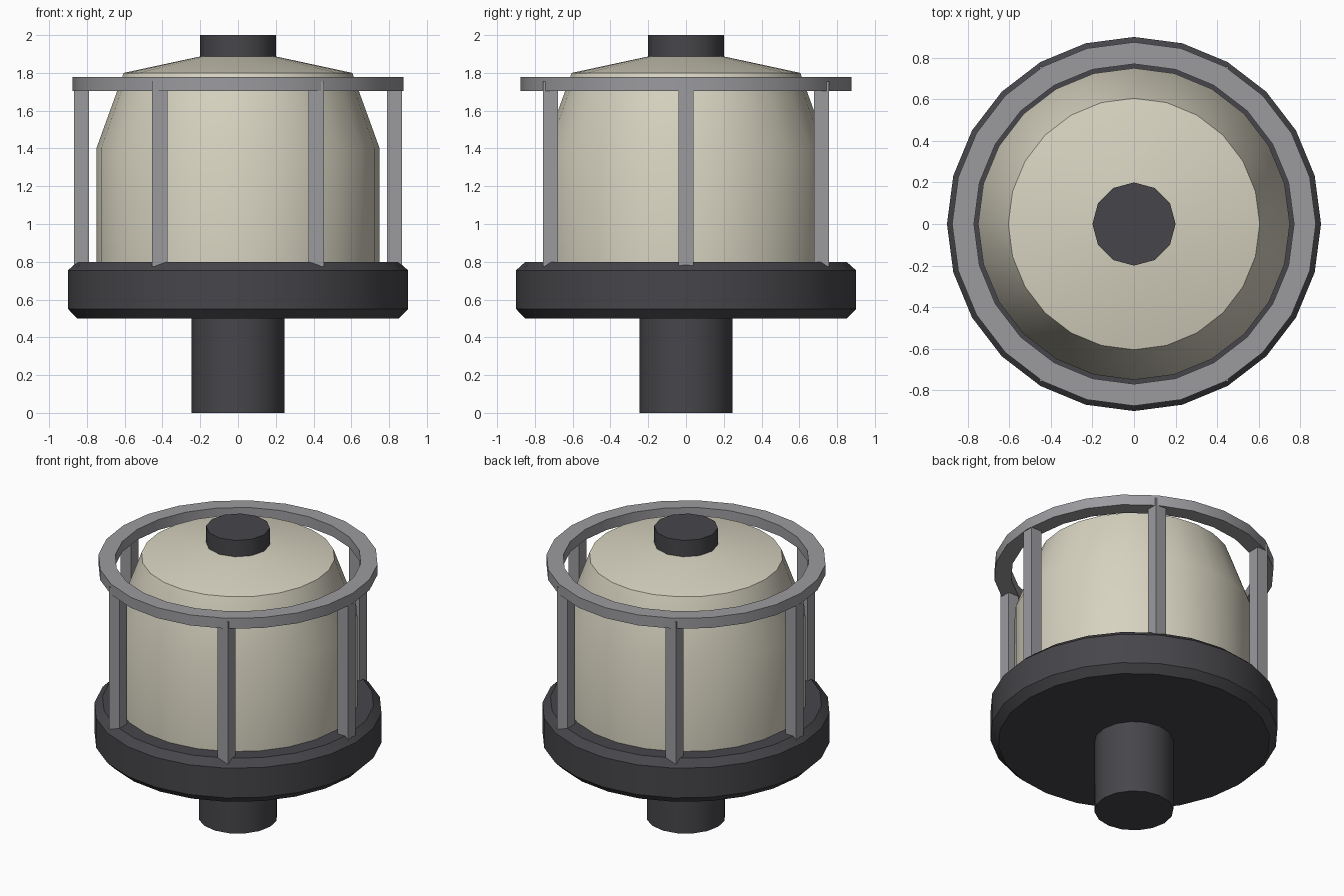
import bpy
import bmesh
from math import cos, sin, pi, radians

cube = bpy.data.objects.get("Cube")
if cube:
    bpy.data.objects.remove(cube, do_unlink=True)


def material(name, rgb):
    mat = bpy.data.materials.new(name)
    mat.use_nodes = True
    mat.diffuse_color = (*rgb, 1)
    mat.node_tree.nodes["Principled BSDF"].inputs["Base Color"].default_value = (*rgb, 1)
    return mat


CREAM = material("cream", (0.68, 0.65, 0.53))
DARK = material("dark_grey", (0.062, 0.06, 0.068))
STEEL = material("steel_grey", (0.33, 0.325, 0.345))


def finish(name, bm, mat, smooth=True):
    bmesh.ops.recalc_face_normals(bm, faces=bm.faces)
    mesh = bpy.data.meshes.new(name)
    bm.to_mesh(mesh)
    bm.free()
    mesh.materials.append(mat)
    obj = bpy.data.objects.new(name, mesh)
    bpy.context.collection.objects.link(obj)
    if smooth:
        bpy.ops.object.select_all(action='DESELECT')
        obj.select_set(True)
        bpy.context.view_layer.objects.active = obj
        bpy.ops.object.shade_smooth_by_angle(angle=radians(35))
    return obj


def lathe(name, profile, sides, mat, closed=False):
    """Turn (radius, z) points round the z axis; cap both ends unless the profile is a loop."""
    bm = bmesh.new()
    rings = [[bm.verts.new((r * cos(2 * pi * i / sides), r * sin(2 * pi * i / sides), z))
              for i in range(sides)] for r, z in profile]
    pairs = list(zip(rings, rings[1:]))
    if closed:
        pairs.append((rings[-1], rings[0]))
    else:
        bm.faces.new(rings[0])
        bm.faces.new(rings[-1])
    for a, b in pairs:
        for i in range(sides):
            j = (i + 1) % sides
            bm.faces.new((a[i], a[j], b[j], b[i]))
    return finish(name, bm, mat)


# Turned parts, bottom to top
lathe("stem", [(0.247, 0), (0.247, 0.52)], 16, DARK)
lathe("base_disc", [(0.85, 0.5), (0.9, 0.55), (0.9, 0.755), (0.85, 0.8)], 24, DARK)
lathe("dome", [(0.75, 0.78), (0.75, 1.4), (0.605, 1.8), (0.2, 1.887)], 24, CREAM)
lathe("top_knob", [(0.2, 1.85), (0.2, 2.0)], 12, DARK)
lathe("guard_ring", [(0.77, 1.705), (0.875, 1.705), (0.875, 1.777), (0.77, 1.777)],
      24, STEEL, closed=True)

# Six square guard posts
for n in range(6):
    a = n * pi / 3
    bm = bmesh.new()
    bmesh.ops.create_cube(bm, size=1)
    bmesh.ops.scale(bm, vec=(0.08, 0.08, 0.98), verts=bm.verts)
    bmesh.ops.translate(bm, vec=(0.828 * cos(a), 0.828 * sin(a), 1.265), verts=bm.verts)
    finish(f"guard_post_{n + 1}", bm, STEEL, smooth=False)
